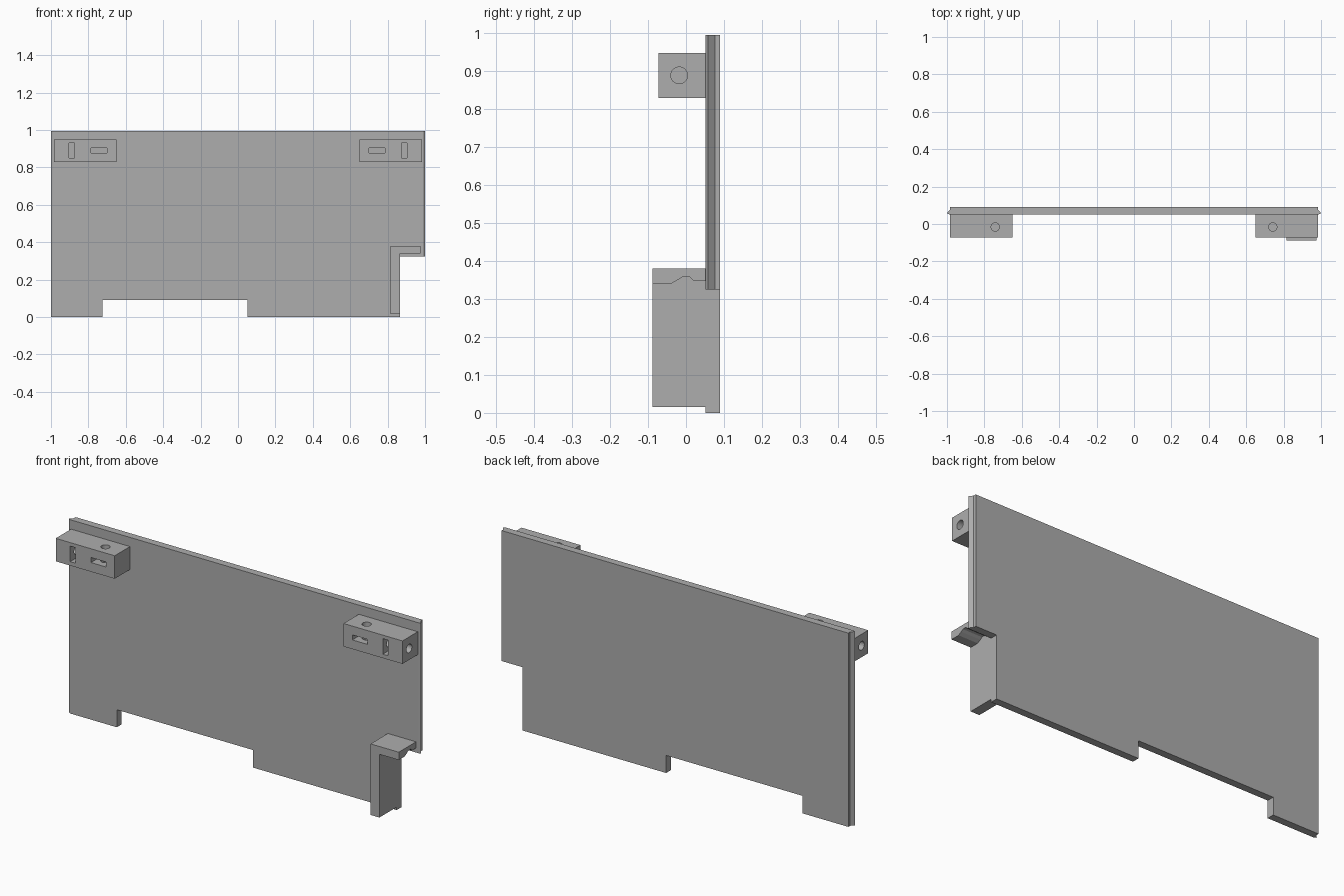
import bpy
import math
from mathutils import Matrix

cube = bpy.data.objects.get("Cube")
if cube:
    bpy.data.objects.remove(cube, do_unlink=True)

grey = bpy.data.materials.new("light grey plastic")
grey.use_nodes = True
colour = (0.42, 0.42, 0.42, 1)
grey.diffuse_color = colour
grey.node_tree.nodes["Principled BSDF"].inputs["Base Color"].default_value = colour


def prism(name, profile, axis, low, high):
    """Extrude a 2D profile along x (profile in y, z) or along z (profile in x, y)."""
    def place(p, t):
        return (t, p[0], p[1]) if axis == "x" else (p[0], p[1], t)
    n = len(profile)
    verts = [place(p, t) for t in (low, high) for p in profile]
    faces = [list(range(n))[::-1], list(range(n, 2 * n))]
    faces += [[i, (i + 1) % n, n + (i + 1) % n, n + i] for i in range(n)]
    mesh = bpy.data.meshes.new(name)
    mesh.from_pydata(verts, [], faces)
    mesh.materials.append(grey)
    obj = bpy.data.objects.new(name, mesh)
    bpy.context.collection.objects.link(obj)
    return obj


def box(name, x, y, z):
    corners = [(x[0], y[0]), (x[1], y[0]), (x[1], y[1]), (x[0], y[1])]
    return prism(name, corners, "z", z[0], z[1])


def bore(name, radius, depth, location, rotation=(0, 0, 0)):
    bpy.ops.mesh.primitive_cylinder_add(vertices=32, radius=radius, depth=depth,
                                        location=location, rotation=rotation)
    obj = bpy.context.object
    obj.name = name
    return obj


def cut(target, cutters):
    for cutter in cutters:
        mod = target.modifiers.new("cut", "BOOLEAN")
        mod.operation = "DIFFERENCE"
        mod.solver = "EXACT"
        mod.object = cutter
        cutter.hide_render = True
    # Apply the cuts and drop the cutters
    bpy.context.view_layer.update()
    graph = bpy.context.evaluated_depsgraph_get()
    mesh = bpy.data.meshes.new_from_object(target.evaluated_get(graph))
    target.modifiers.clear()
    target.data = mesh
    mesh.materials.clear()
    mesh.materials.append(grey)
    for cutter in cutters:
        bpy.data.objects.remove(cutter, do_unlink=True)


# Panel with chamfered side lips
half = [(1, 0.052), (1, 0.058), (0.985, 0.076), (0.985, 0.09)]
section = [(0.99, 0.052)] + half[1:]
section += [(-x, y) for x, y in reversed(section)]
panel = prism("panel", section, "z", 0, 0.995)
cut(panel, [
    box("bottom_notch", (-0.725, 0.05), (0, 0.2), (-0.1, 0.09)),
    box("corner_notch", (0.865, 1.1), (0, 0.2), (-0.1, 0.325)),
])

# Mounting blocks with blind bores and nut slots
left_block = box("left_mounting_block", (0.65, 0.985), (-0.072, 0.053), (0.83, 0.948))
cut(left_block, [
    box("upright_slot", (0.873, 0.903), (-0.1, 0.012), (0.85, 0.93)),
    box("level_slot", (0.7, 0.785), (-0.1, 0.012), (0.877, 0.903)),
    bore("side_bore", 0.022, 0.16, (0.925, -0.018, 0.889), (0, math.pi / 2, 0)),
    bore("top_bore", 0.022, 0.12, (0.742, -0.016, 0.92)),
])
mirrored = left_block.data.copy()
mirrored.transform(Matrix.Scale(-1, 4, (1, 0, 0)))
mirrored.flip_normals()
right_block = bpy.data.objects.new("right_mounting_block", mirrored)
bpy.context.collection.objects.link(right_block)

# Corner bracket: upright wall and overhanging arm with a grooved underside
box("bracket_wall", (0.815, 0.865), (-0.088, 0.053), (0.015, 0.38))
underside = [(-0.088, 0.34), (-0.04, 0.34), (-0.022, 0.35), (-0.01, 0.358), (0, 0.36),
             (0.01, 0.358), (0.02, 0.348), (0.053, 0.348)]
prism("bracket_arm", underside + [(0.053, 0.38), (-0.088, 0.38)], "x", 0.865, 0.975)
